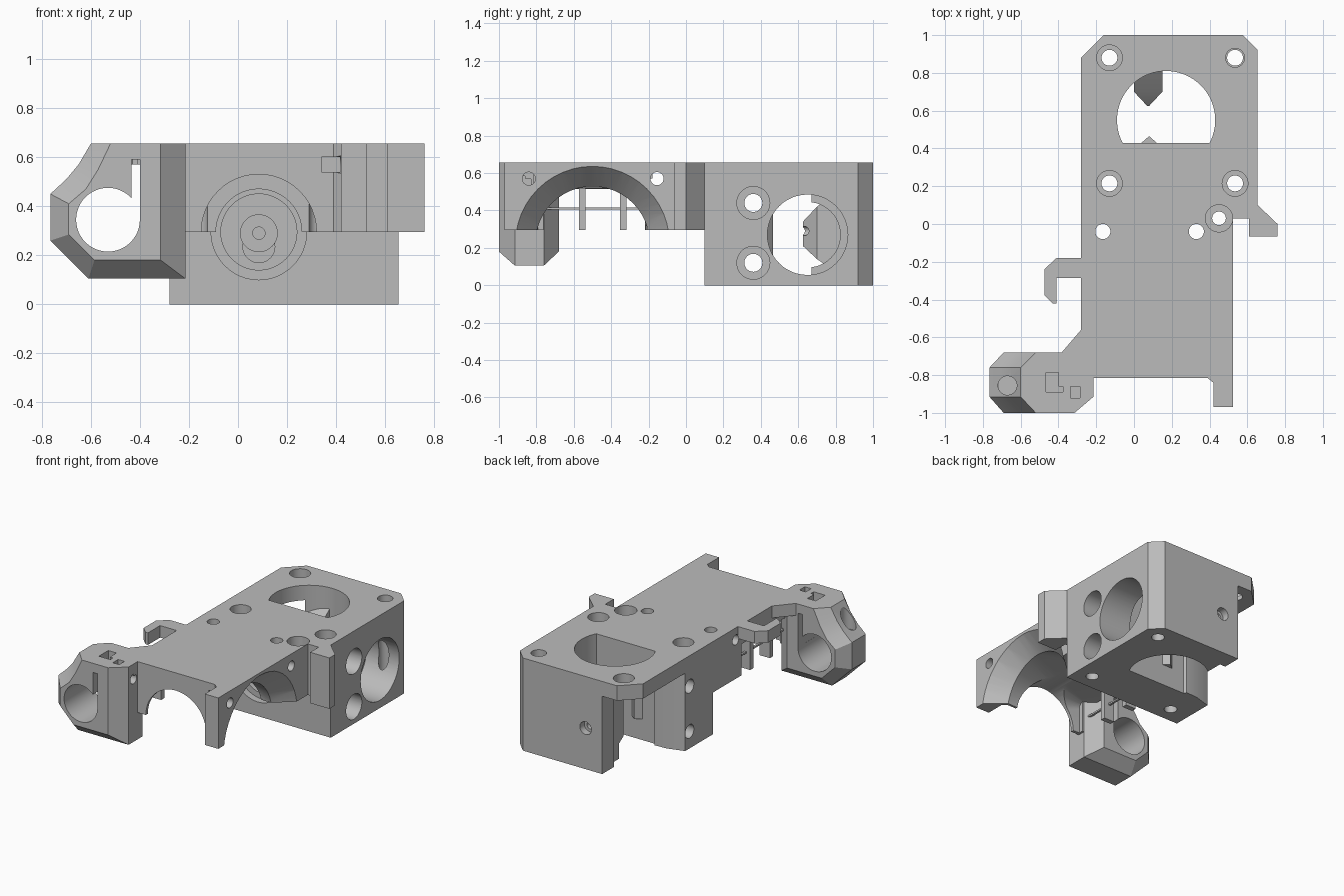
import bpy, bmesh, math

cube = bpy.data.objects.get("Cube")
if cube:
    bpy.data.objects.remove(cube, do_unlink=True)

grey = bpy.data.materials.new("plain grey")
grey.use_nodes = True
COLOR = (0.5, 0.5, 0.5, 1)
grey.diffuse_color = COLOR
grey.node_tree.nodes["Principled BSDF"].inputs["Base Color"].default_value = COLOR


def make(name, bm):
    bmesh.ops.recalc_face_normals(bm, faces=bm.faces)
    me = bpy.data.meshes.new(name)
    bm.to_mesh(me)
    bm.free()
    me.materials.append(grey)
    ob = bpy.data.objects.new(name, me)
    bpy.context.collection.objects.link(ob)
    return ob


def loft(name, rings):
    """Skin matching rings of points and cap both ends."""
    bm = bmesh.new()
    vs = [[bm.verts.new(p) for p in r] for r in rings]
    n = len(vs[0])
    for a, b in zip(vs, vs[1:]):
        for i in range(n):
            j = (i + 1) % n
            bm.faces.new((a[i], a[j], b[j], b[i]))
    bm.faces.new(vs[0])
    bm.faces.new(vs[-1])
    return make(name, bm)


def hull(name, pts):
    bm = bmesh.new()
    for p in pts:
        bm.verts.new(p)
    bmesh.ops.convex_hull(bm, input=bm.verts)
    return make(name, bm)


def place(axis, u, v, w):
    return {"x": (w, u, v), "y": (u, w, v), "z": (u, v, w)}[axis]


def prism(name, pts, axis, lo, hi):
    return loft(name, [[place(axis, u, v, w) for u, v in pts] for w in (lo, hi)])


def arc(u, v, r, a0=0.0, a1=2 * math.pi, n=48):
    return [(u + r * math.cos(a0 + (a1 - a0) * i / n),
             v + r * math.sin(a0 + (a1 - a0) * i / n)) for i in range(n)]


def box(name, x0, x1, y0, y1, z0, z1):
    return prism(name, [(x0, y0), (x1, y0), (x1, y1), (x0, y1)], "z", z0, z1)


cutters = []


def tool(ob):
    ob.hide_render = True
    cutters.append(ob)
    return ob


def bore(axis, u, v, r, lo, hi):
    return tool(prism("bore_cutter", arc(u, v, r), axis, lo, hi))


def slot(*dims):
    return tool(box("slot_cutter", *dims))


def carve(ob, tools):
    for t in tools:
        m = ob.modifiers.new("cut", "BOOLEAN")
        m.operation, m.solver, m.object = "DIFFERENCE", "EXACT", t
    bpy.context.view_layer.update()
    dg = bpy.context.evaluated_depsgraph_get()
    me = bpy.data.meshes.new_from_object(ob.evaluated_get(dg))
    ob.modifiers.clear()
    ob.data = me


TOP, MID = 0.655, 0.295
FX, FZ = 0.085, 0.29          # feed path centre

# Rear block and front body
block = prism("rear_block", [(-.28, .1), (.655, .1), (.655, .92), (.575, 1),
                             (-.16, 1), (-.28, .88)], "z", 0, TOP)
body = prism("front_body", [(-.28, -.815), (.39, -.815), (.42, -.84), (.42, -.97),
                            (.525, -.97), (.525, .1), (-.28, .1)], "z", MID, TOP)

# Rear block cuts: gear well, motor bore, open side, screw holes, nozzle seat
feed = bore("y", FX, FZ, .025, -1.1, 1.1)
a0 = math.asin(-.12 / .26)
well_pts = arc(.17, .55, .26, a0, math.pi - a0) + [(.17 - .26 * math.cos(a0), .43)]
side_opening = [(-.4, .4), (-.28, .41), (-.16, .445), (-.06, .45), (0, .45), (0, .87),
                (-.045, .87), (-.045, 1.1), (-.4, 1.1)]
block_cuts = [feed, tool(prism("well_cutter", well_pts, "z", -.1, .8)),
              bore("x", .65, .27, .215, .4, .8), bore("x", .65, .27, .175, .1, .8),
              tool(prism("side_cutter", side_opening, "z", -.1, .55))]
for x, y in ((-.13, .88), (-.13, .215), (.535, .215), (.535, .88)):
    block_cuts.append(bore("z", x, y, .042, -.1, .8))
    block_cuts.append(bore("z", x, y, .068 if x < 0 or y < .5 else .05, .58, .8))
for z in (.44, .12):
    block_cuts += [bore("x", .36, z, .048, -.4, .8), bore("x", .36, z, .088, .5, .8)]
block_cuts += [bore("y", FX, MID, .195, 0, .15), bore("y", FX, MID, .155, 0, .22),
               bore("y", FX, FZ, .075, 0, .34), bore("y", FX, .235, .065, 0, .3),
               bore("y", FX, FZ, .045, .95, 1.1)]
carve(block, block_cuts)

# Air duct: flared round mouth, then a tunnel to a square outlet
mouth, throat = ([(x, y, z) for y, z in arc(-.5, .224, r)]
                 for x, r in ((.53, .416), (.4, .305)))
outlet = [(-.3, y, z) for y in (-.79, -.22) for z in (.05, .515)]
duct = [tool(hull("mouth_cutter", mouth + throat)),
        tool(hull("tunnel_cutter", throat + outlet))]

boss_hole = bore("z", .45, .03, .072, .5, .8)
carve(body, duct + [
    bore("y", FX, MID, .235, -1.1, -.04), bore("y", FX, MID, .175, -1.1, .2),
    boss_hole, bore("z", .45, .03, .036, .1, .8),
    bore("z", -.165, -.04, .04, .1, .8), bore("z", .33, -.04, .04, .1, .8),
    slot(.34, .415, -.9, -.76, .54, .6),
    bore("x", -.84, .57, .035, .38, .8), bore("x", -.155, .57, .035, -1, .8)])

# Pointed post and rib inside the gear well, pierced by the feed path
post = loft("feed_post", [[(x0, y, z0), (x1, y, z0), (x1, y, z1), (x0, y, z1)]
                          for x0, x1, y, z0, z1 in ((.07, .08, .625, .21, .34),
                                                    (0, .15, .7, .14, .42),
                                                    (0, .15, .88, .02, .56))])
carve(post, [feed])
rib = prism("feed_rib", [(.04, .43), (.12, .43), (.08, .465)], "z", .15, .42)

# Catch on the +x side
catch = prism("side_catch", [(.525, .03), (.61, .03), (.61, -.065), (.76, -.065),
                             (.76, 0), (.655, .1), (.525, .1)], "z", MID, TOP)

# Cable hook and the web that carries the clamp
prism("cable_hook", [(-.28, -.18), (-.41, -.18), (-.475, -.24), (-.475, -.375),
                     (-.43, -.42), (-.41, -.42), (-.41, -.285), (-.28, -.285)],
      "z", .57, TOP)
prism("clamp_web", [(-.4, -.7), (-.28, -.56), (-.28, -.815), (-.215, -.815),
                    (-.215, -.86), (-.4, -.86)], "z", .57, TOP)

# Sensor clamp with chamfered ends
outer = [(-.6, TOP), (-.65, .57), (-.7, .51), (-.765, .45), (-.765, .26),
         (-.61, .105), (-.215, .105), (-.215, TOP)]
inner = [(-.52, TOP), (-.57, .55), (-.62, .47), (-.69, .41), (-.69, .285),
         (-.585, .18), (-.315, .18), (-.315, TOP)]
clamp = loft("sensor_clamp", [[(x, y, z) for x, z in prof] for prof, y in
                              ((inner, -1), (outer, -.915), (outer, -.76), (inner, -.68))])
carve(clamp, [bore("y", -.53, .345, .13, -1.1, -.5),
              slot(-.435, -.4, -1.1, -.5, .35, .59),
              bore("z", -.67, -.855, .05, .46, .8),
              slot(-.465, -.375, -.89, -.785, .595, .8),
              slot(-.335, -.285, -.92, -.795, .5, .8),
              bore("x", -.86, .55, .035, -.34, 0)])

# Guard bars across the duct outlet
for y in (-.78, -.555, -.335):
    box("outlet_post", -.28, -.2, y - .018, y + .018, MID, .53)
box("outlet_bar", -.25, -.235, -.79, -.22, .405, .417)

for t in cutters:
    bpy.data.objects.remove(t, do_unlink=True)

# Smooth bores, sharp edges
for ob in bpy.context.scene.objects:
    ob.select_set(ob.type == "MESH")
bpy.context.view_layer.objects.active = body
bpy.ops.object.shade_smooth_by_angle(angle=math.radians(25))
